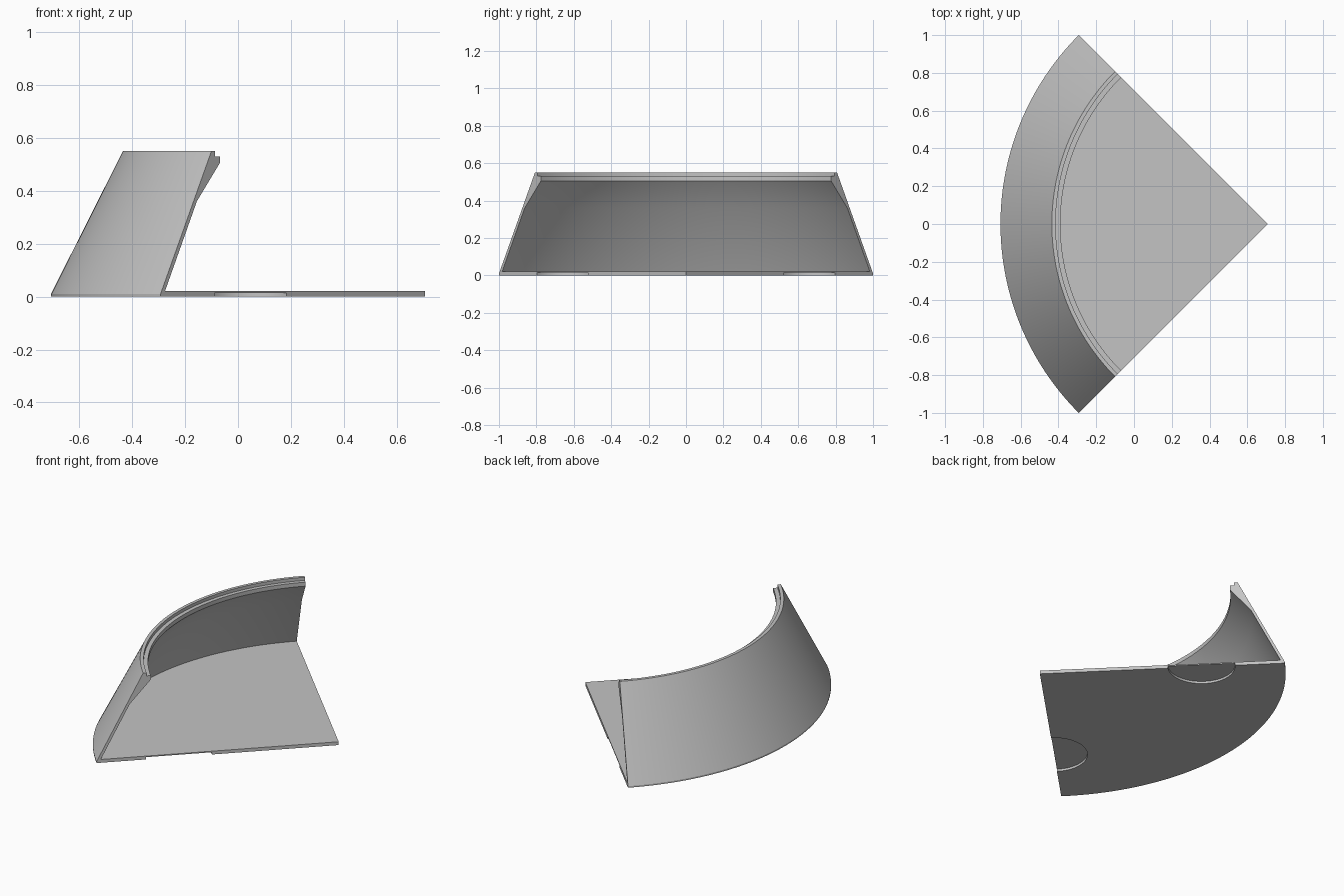
import bpy
import bmesh
import math

cube = bpy.data.objects.get("Cube")
if cube:
    bpy.data.objects.remove(cube, do_unlink=True)

APEX = math.sqrt(0.5)      # x of the sector's corner, the axis of revolution
START, SWEEP, STEPS = math.radians(135), math.radians(90), 72

grey = bpy.data.materials.new("plain_grey")
grey.use_nodes = True
grey.diffuse_color = (0.55, 0.55, 0.55, 1)
grey.node_tree.nodes["Principled BSDF"].inputs["Base Color"].default_value = grey.diffuse_color


def polar(radius, angle, z):
    return (APEX + radius * math.cos(angle), radius * math.sin(angle), z)


def make_object(name, bm):
    bmesh.ops.recalc_face_normals(bm, faces=bm.faces)
    mesh = bpy.data.meshes.new(name)
    bm.to_mesh(mesh)
    bm.free()
    mesh.materials.append(grey)
    obj = bpy.data.objects.new(name, mesh)
    bpy.context.collection.objects.link(obj)
    return obj


# Quarter tray: floor, leaning wall and stepped lip as one revolved profile
profile = [(1.414, 0), (1.414, 0.01), (1.142, 0.55), (1.122, 0.55), (1.122, 0.53),
           (1.097, 0.53), (1.097, 0.505), (1.22, 0.36), (1.39, 0.021)]
bm = bmesh.new()
low, high = (bm.verts.new((APEX, 0, z)) for z in (0, 0.021))
rings = []
for i in range(STEPS + 1):
    angle = START + SWEEP * i / STEPS
    rings.append([bm.verts.new(polar(r, angle, z)) for r, z in profile])
for a, b in zip(rings, rings[1:]):
    for k in range(len(profile) - 1):
        bm.faces.new((a[k], a[k + 1], b[k + 1], b[k]))
# Flat floor, underside and the two cut ends
bm.faces.new([high] + [ring[-1] for ring in rings])
bm.faces.new([low] + [ring[0] for ring in rings])
for ring in (rings[0], rings[-1]):
    bm.faces.new([low] + ring + [high])
tray = make_object("quarter_tray", bm)

# Shallow half-round recesses under the two straight edges
for side, angle in (("left", START), ("right", START + SWEEP)):
    bm = bmesh.new()
    bmesh.ops.create_cone(bm, cap_ends=True, segments=64, radius1=0.193,
                          radius2=0.193, depth=0.1)
    cutter = make_object(side + "_recess_cutter", bm)
    cutter.location = polar(0.933, angle, 0.014 - 0.05)
    cutter.hide_render = True
    cut = tray.modifiers.new(side + "_recess", "BOOLEAN")
    cut.operation, cut.solver, cut.object = "DIFFERENCE", "EXACT", cutter
    bpy.context.view_layer.update()
    bpy.context.view_layer.objects.active = tray
    bpy.ops.object.modifier_apply(modifier=cut.name)
    bpy.data.objects.remove(cutter, do_unlink=True)

# Smooth curved walls with crisp edges
bpy.ops.object.select_all(action="DESELECT")
tray.select_set(True)
bpy.context.view_layer.objects.active = tray
bpy.ops.object.shade_smooth_by_angle(angle=math.radians(20))
